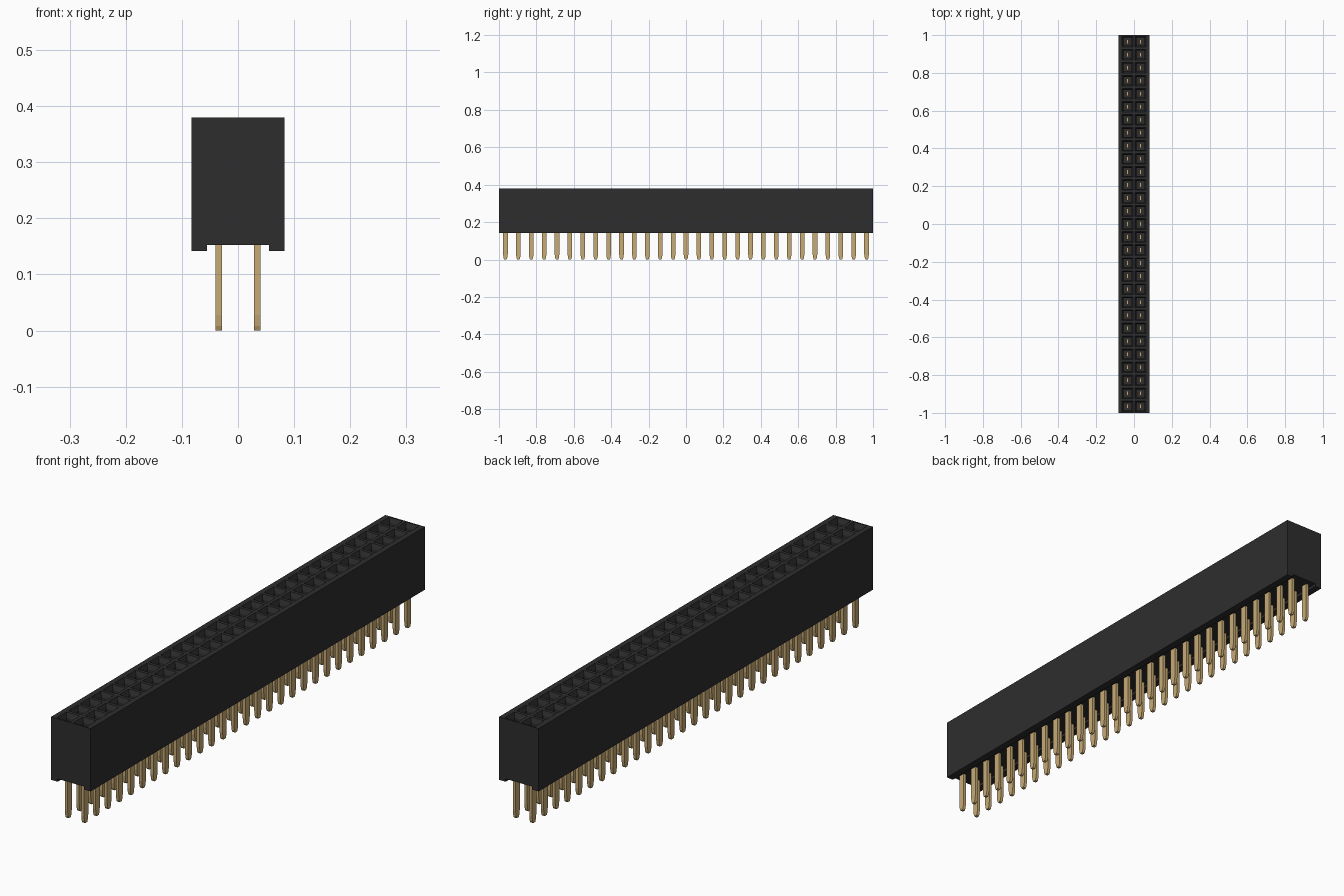
import bpy, bmesh
from mathutils import Vector

if "Cube" in bpy.data.objects:
    bpy.data.objects.remove(bpy.data.objects["Cube"])

ROWS = 29
PITCH = 2 / ROWS
HALF_W, TOP, FLOOR, FOOT = 0.083, 0.38, 0.153, 0.142
RAIL = 0.055                      # inner edge of the bottom rails


def material(name, color, metallic=0.0):
    m = bpy.data.materials.new(name)
    m.use_nodes = True
    m.diffuse_color = color
    m.node_tree.nodes["Principled BSDF"].inputs["Base Color"].default_value = color
    return m


def add_object(name, bm, mat):
    bmesh.ops.recalc_face_normals(bm, faces=bm.faces)
    mesh = bpy.data.meshes.new(name)
    bm.to_mesh(mesh)
    bm.free()
    mesh.materials.append(mat)
    obj = bpy.data.objects.new(name, mesh)
    bpy.context.collection.objects.link(obj)
    return obj


black = material("black plastic", (0.027, 0.027, 0.027, 1))
gold = material("gold metal", (0.58, 0.41, 0.18, 1))

# Housing: a top grid with one cell per socket
bm = bmesh.new()
xs = [-HALF_W, -PITCH, 0, PITCH, HALF_W]
ys = [-1 + PITCH * i for i in range(ROWS + 1)]
grid = [[bm.verts.new((x, y, TOP)) for x in xs] for y in ys]
cells = []
for j in range(ROWS):
    for i in range(4):
        f = bm.faces.new((grid[j][i], grid[j][i + 1], grid[j + 1][i + 1], grid[j + 1][i]))
        if i in (1, 2):
            cells.append(f)

# Side walls and underside
rim = [e for e in bm.edges if e.is_boundary]
ext = bmesh.ops.extrude_edge_only(bm, edges=rim)["geom"]
for v in ext:
    if isinstance(v, bmesh.types.BMVert):
        v.co.z = FLOOR
lower = [e for e in bm.edges if e.is_boundary]
bmesh.ops.contextual_create(bm, geom=lower)

# Two long rails along the underside
for x in (-RAIL, RAIL):
    under = [f for f in bm.faces if all(abs(v.co.z - FLOOR) < 1e-5 for v in f.verts)]
    geom = {g for f in under for g in (f, *f.edges, *f.verts)}
    bmesh.ops.bisect_plane(bm, geom=list(geom), plane_co=(x, 0, 0), plane_no=(1, 0, 0))
rails = [f for f in bm.faces if all(abs(v.co.z - FLOOR) < 1e-5 for v in f.verts)
         and abs(f.calc_center_median().x) > RAIL]
ext = bmesh.ops.extrude_face_region(bm, geom=rails)["geom"]
bmesh.ops.translate(bm, vec=(0, 0, FOOT - FLOOR),
                    verts=[g for g in ext if isinstance(g, bmesh.types.BMVert)])
bmesh.ops.delete(bm, geom=[f for f in rails if f.is_valid], context='FACES')

# Sockets: sloped lead-in, then a deep square hole
bmesh.ops.recalc_face_normals(bm, faces=bm.faces)
bmesh.ops.inset_individual(bm, faces=cells, thickness=0.009)
bmesh.ops.inset_individual(bm, faces=cells, thickness=0.010, depth=-0.018)
bmesh.ops.inset_individual(bm, faces=cells, thickness=0.0002, depth=-0.15)
add_object("housing", bm, black)

# Pins: flat bars with a tip that narrows along the row
half_profile = [(0.0125, 0.25), (0.0125, 0.028), (0.0095, 0.008), (0.006, 0.0)]
outline = half_profile + [(-y, z) for y, z in reversed(half_profile)]
bm = bmesh.new()
for side in (-1, 1):
    for j in range(ROWS):
        cy = -1 + PITCH * (j + 0.5)
        f = bm.faces.new([bm.verts.new((side * PITCH / 2 - 0.006, cy + y, z))
                          for y, z in outline])
        ext = bmesh.ops.extrude_face_region(bm, geom=[f])["geom"]
        bmesh.ops.translate(bm, vec=Vector((0.012, 0, 0)),
                            verts=[g for g in ext if isinstance(g, bmesh.types.BMVert)])
        if f.is_valid and all(len(e.link_faces) < 2 for e in f.edges):
            bm.faces.remove(f)
add_object("pins", bm, gold)
